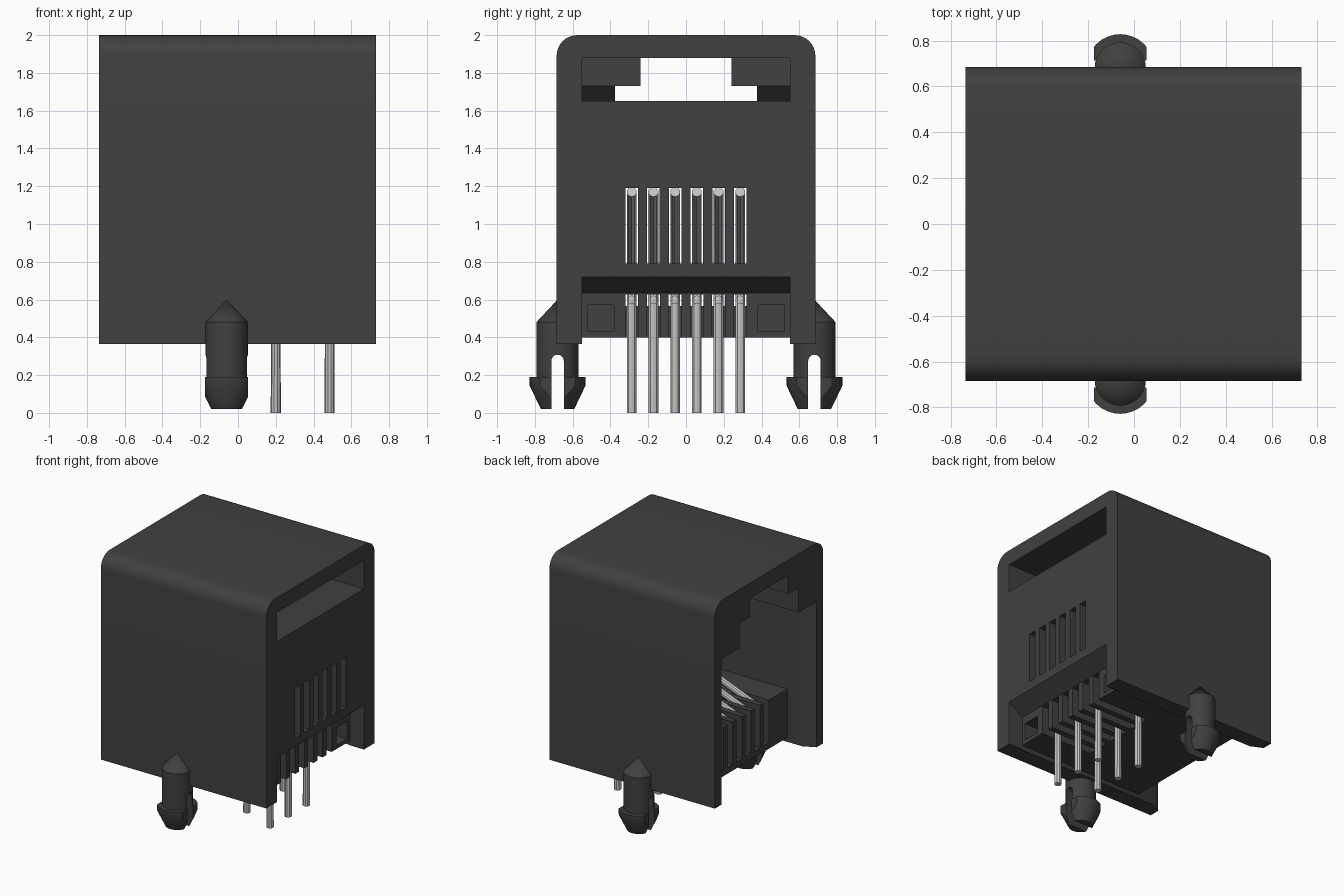
import bpy, bmesh, math
from mathutils import Vector

cube = bpy.data.objects.get("Cube")
if cube:
    bpy.data.objects.remove(cube, do_unlink=True)


def material(name, rgb):
    m = bpy.data.materials.new(name)
    m.use_nodes = True
    m.diffuse_color = (*rgb, 1)
    m.node_tree.nodes["Principled BSDF"].inputs["Base Color"].default_value = (*rgb, 1)
    return m


plastic = material("dark grey plastic", (0.052, 0.052, 0.052))
metal = material("light grey metal", (0.55, 0.55, 0.55))


def link(name, bm, mat):
    bmesh.ops.recalc_face_normals(bm, faces=bm.faces)
    mesh = bpy.data.meshes.new(name)
    bm.to_mesh(mesh)
    bm.free()
    mesh.materials.append(mat)
    ob = bpy.data.objects.new(name, mesh)
    bpy.context.collection.objects.link(ob)
    return ob


def prism(name, pts, axis, lo, hi, mat=plastic):
    """Extrude a 2D outline along the given axis (outline uses the other two axes in order)."""
    bm = bmesh.new()
    verts = []
    for p in pts:
        co = list(p)
        co.insert(axis, lo)
        verts.append(bm.verts.new(co))
    face = bm.faces.new(verts)
    ext = bmesh.ops.extrude_face_region(bm, geom=[face])
    move = Vector((0, 0, 0))
    move[axis] = hi - lo
    bmesh.ops.translate(bm, vec=move, verts=[v for v in ext["geom"] if isinstance(v, bmesh.types.BMVert)])
    return link(name, bm, mat)


def box(name, x, y, z):
    return prism(name, [(x[0], y[0]), (x[1], y[0]), (x[1], y[1]), (x[0], y[1])], 2, *z)


def boolean(ob, cutter, op="DIFFERENCE"):
    mod = ob.modifiers.new("cut", "BOOLEAN")
    mod.operation = op
    mod.solver = "EXACT"
    mod.object = cutter
    activate(ob)
    bpy.ops.object.modifier_apply(modifier=mod.name)
    bpy.data.objects.remove(cutter, do_unlink=True)


def activate(ob):
    bpy.ops.object.select_all(action="DESELECT")
    ob.select_set(True)
    bpy.context.view_layer.objects.active = ob


def smooth(ob):
    activate(ob)
    bpy.ops.object.shade_smooth_by_angle(angle=math.radians(30))


def arc(cy, cz, r, a0, a1, n):
    return [(cy + r * math.cos(math.radians(a0 + (a1 - a0) * i / n)),
             cz + r * math.sin(math.radians(a0 + (a1 - a0) * i / n))) for i in range(n + 1)]


pin_ys = [(i - 2.5) * 0.115 for i in range(6)]

# Housing with rounded top edges
W, R = 0.685, 0.11
outline = [(-W, 0.365), (W, 0.365)] + arc(W - R, 2 - R, R, 0, 90, 8) + arc(R - W, 2 - R, R, 90, 180, 8)
housing = prism("housing", outline, 0, -0.735, 0.73)

# Plug cavity with flared mouth, open underneath
cavity = [(-0.8, -0.61), (-0.735, -0.6), (-0.64, -0.555), (0.6, -0.555)]
cavity += [(x, -y) for x, y in reversed(cavity)]
boolean(housing, prism("cavity_cutter", cavity, 2, 0.2, 1.53))

# Stepped latch keyway
half_key = [(0.375, 1.45), (0.375, 1.73), (0.24, 1.73), (0.24, 1.88)]
key = half_key + [(-y, z) for y, z in reversed(half_key)]
boolean(housing, prism("keyway_cutter", key, 0, -0.9, 0.26))
upper_key = [(y, max(z, 1.65)) for y, z in key]
boolean(housing, prism("keyway_rear_cutter", upper_key, 0, 0.2, 0.5))

# Rear latch window
window = [(0.8, 1.65), (0.22, 1.65), (0.3, 1.73), (0.3, 1.88), (0.8, 1.88)]
boolean(housing, prism("window_cutter", window, 1, -0.55, 0.55))

# Rear lower recess with sloped lintel
recess = [(0.5, 0.2), (0.8, 0.2), (0.8, 0.72), (0.73, 0.72), (0.6, 0.63), (0.5, 0.63)]
boolean(housing, prism("recess_cutter", recess, 1, -0.55, 0.55))

# Contact slits in the rear wall
for y in pin_ys:
    boolean(housing, box("slit_cutter", (0.5, 0.8), (y - 0.033, y + 0.033), (0.79, 1.19)))
smooth(housing)

# Contact carrier block with wire channels and front comb
carrier = box("contact_carrier", (-0.51, 0.605), (-0.553, 0.553), (0.4, 0.79))
for y in pin_ys:
    ys = (y - 0.034, y + 0.034)
    boolean(carrier, box("channel_cutter", (-0.6, 0.7), ys, (0.565, 0.628)))
    boolean(carrier, box("pin_cutter", (0.15, 0.7), ys, (0.3, 0.62)))
    boolean(carrier, box("comb_cutter", (-0.6, -0.22), ys, (0.45, 0.9)))
for s in (-1, 1):
    ys = sorted((s * 0.38, s * 0.52))
    boolean(carrier, box("pocket_cutter", (0.48, 0.7), ys, (0.43, 0.57)))

# Bent wire contacts ending in staggered solder pins
for i, y in enumerate(pin_ys):
    x = 0.2 if i % 2 else 0.485
    path = [(x, 0), (x, 0.57), (x - 0.03, 0.596), (-0.4, 0.596), (-0.43, 0.63),
            (-0.43, 0.7), (-0.4, 0.745), (0.68, 1.17)]
    cu = bpy.data.curves.new("contact_pin", "CURVE")
    cu.dimensions = "3D"
    cu.bevel_depth = 0.027
    cu.bevel_resolution = 3
    cu.use_fill_caps = True
    sp = cu.splines.new("POLY")
    sp.points.add(len(path) - 1)
    for p, (px, pz) in zip(sp.points, path):
        p.co = (px, y, pz, 1)
    cu.materials.append(metal)
    pin = bpy.data.objects.new(f"contact_pin_{i + 1}", cu)
    bpy.context.collection.objects.link(pin)
    activate(pin)
    bpy.ops.object.convert(target="MESH")
    smooth(bpy.context.view_layer.objects.active)

# Split snap-in posts on both sides
profile = [(0, 0.02), (0.088, 0.02), (0.148, 0.145), (0.148, 0.19), (0.112, 0.19), (0.112, 0.48), (0, 0.6)]
PX, PY = -0.06, 0.68
for side, s in (("right", -1), ("left", 1)):
    bm = bmesh.new()
    verts = [bm.verts.new((PX + r, s * PY, z)) for r, z in profile]
    edges = [bm.edges.new(e) for e in zip(verts, verts[1:])]
    bmesh.ops.spin(bm, geom=verts + edges, cent=(PX, s * PY, 0), axis=(0, 0, 1),
                   angle=2 * math.pi, steps=32, use_duplicate=False)
    bmesh.ops.remove_doubles(bm, verts=bm.verts, dist=0.0005)
    post = link("front_snap_post" if s < 0 else "back_snap_post", bm, plastic)
    boolean(post, box("clip", (PX - 0.1135, PX + 0.1135), (s * PY - 0.3, s * PY + 0.3), (-0.1, 0.8)), "INTERSECT")
    c = s * PY
    slot = [(c - 0.033, -0.1), (c + 0.033, -0.1)] + arc(c, 0.275, 0.033, 0, 180, 10)
    boolean(post, prism("slot_cutter", slot, 0, PX - 0.3, PX + 0.3))
    smooth(post)
